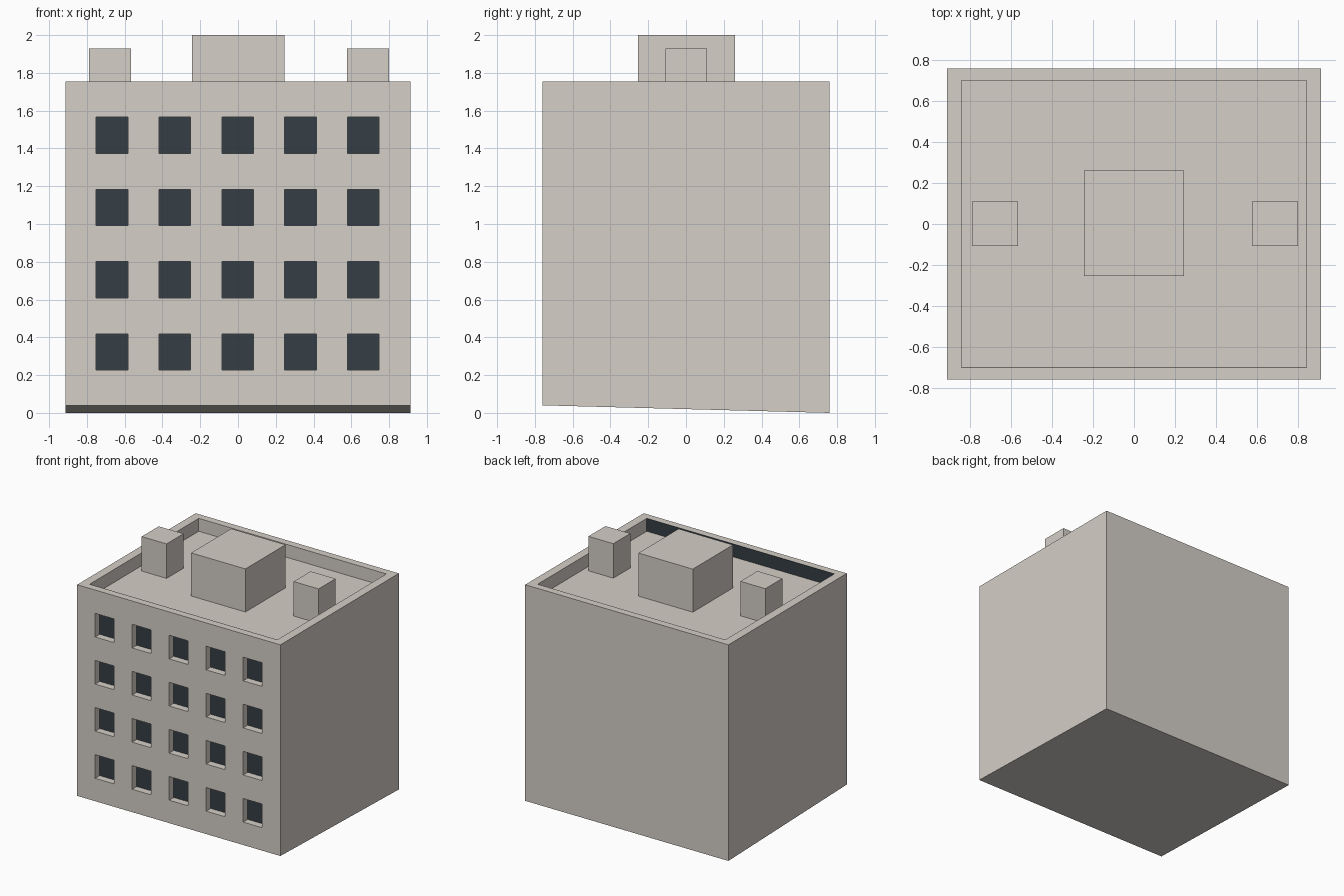
import bpy

if "Cube" in bpy.data.objects:
    bpy.data.objects.remove(bpy.data.objects["Cube"])

X, Y, TOP, ROOF = 0.913, 0.76, 1.755, 1.65
IN_X, IN_Y = 0.843, 0.70


def material(name, color):
    m = bpy.data.materials.new(name)
    m.diffuse_color = color
    m.use_nodes = True
    m.node_tree.nodes["Principled BSDF"].inputs["Base Color"].default_value = m.diffuse_color
    return m


wall_mat = material("wall_beige", (0.66, 0.62, 0.57, 1))
glass_mat = material("dark_glass", (0.035, 0.048, 0.058, 1))


def boxes(name, bounds, mat=None):
    """One object made of axis-aligned boxes (x0, x1, y0, y1, z0, z1)."""
    verts, faces = [], []
    for x0, x1, y0, y1, z0, z1 in bounds:
        b = len(verts)
        verts += [(x, y, z) for z in (z0, z1)
                  for x, y in ((x0, y0), (x1, y0), (x1, y1), (x0, y1))]
        faces += [[b + i for i in f] for f in
                  ((3, 2, 1, 0), (4, 5, 6, 7), (0, 1, 5, 4),
                   (1, 2, 6, 5), (2, 3, 7, 6), (3, 0, 4, 7))]
    mesh = bpy.data.meshes.new(name)
    mesh.from_pydata(verts, [], faces)
    if mat:
        mesh.materials.append(mat)
    ob = bpy.data.objects.new(name, mesh)
    bpy.context.collection.objects.link(ob)
    return ob


def cut(target, cutter):
    mod = target.modifiers.new("cut", 'BOOLEAN')
    mod.operation = 'DIFFERENCE'
    mod.solver = 'EXACT'
    mod.object = cutter
    bpy.context.view_layer.objects.active = target
    bpy.ops.object.modifier_apply(modifier=mod.name)
    bpy.data.objects.remove(cutter)


# Main block, its underside rising slightly toward the front
building = boxes("building", [(-X, X, -Y, Y, 0, TOP)], wall_mat)
for v in building.data.vertices:
    if v.co.z < 0.01 and v.co.y < 0:
        v.co.z = 0.04

# Sunken roof behind the parapet, with a thin slot for the glass sheet
cut(building, boxes("roof_cutter",
                    [(-IN_X, IN_X, -IN_Y - 0.002, IN_Y, ROOF, TOP + 0.2)]))

# Window openings: five columns, four rows
W, H = 0.084, 0.096
windows = []
for col in range(5):
    for row in range(4):
        x, z = -0.002 + (col - 2) * 0.3325, 0.322 + row * 0.3825
        windows.append((x - W, x + W, -Y - 0.1, -IN_Y, z - H, z + H))
cut(building, boxes("window_cutter", windows))

# Dark glass sheet lining the inside of the front wall
boxes("window_glass", [(-IN_X, IN_X, -IN_Y - 0.002, -IN_Y, 0.1, TOP)], glass_mat)

# Rooftop housing and two vents
boxes("roof_housing", [(-0.243, 0.245, -0.255, 0.26, ROOF, 2.0)], wall_mat)
for side, x in (("left", -0.678), ("right", 0.688)):
    boxes(side + "_roof_vent", [(x - 0.112, x + 0.112, -0.108, 0.11, ROOF, 1.93)], wall_mat)
